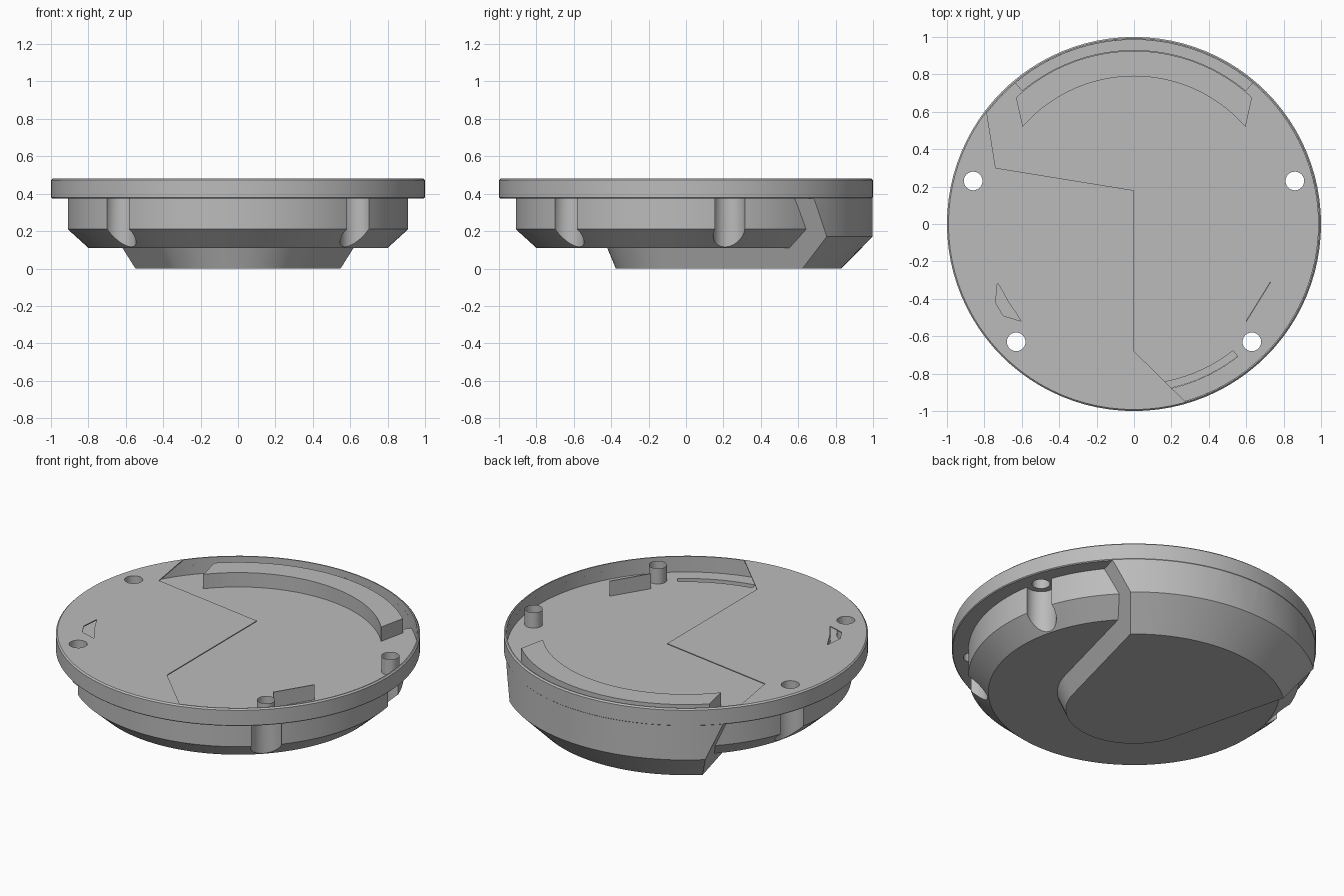
import bpy, bmesh, math
from math import cos, sin, radians

if "Cube" in bpy.data.objects:
    bpy.data.objects.remove(bpy.data.objects["Cube"])

grey = bpy.data.materials.new("plain grey")
grey.diffuse_color = (0.5, 0.5, 0.5, 1)
grey.use_nodes = True
grey.node_tree.nodes["Principled BSDF"].inputs["Base Color"].default_value = grey.diffuse_color


def make(name, bm):
    bmesh.ops.recalc_face_normals(bm, faces=bm.faces)
    me = bpy.data.meshes.new(name)
    bm.to_mesh(me)
    bm.free()
    ob = bpy.data.objects.new(name, me)
    bpy.context.collection.objects.link(ob)
    me.materials.append(grey)
    return ob


def loft(name, lower, upper, z0, z1, caps=True):
    """Solid between two outlines with the same number of points."""
    bm = bmesh.new()
    a = [bm.verts.new((x, y, z0)) for x, y in lower]
    b = [bm.verts.new((x, y, z1)) for x, y in upper]
    n = len(a)
    for i in range(n):
        j = (i + 1) % n
        bm.faces.new((a[i], a[j], b[j], b[i]))
    if caps:
        bm.faces.new(a[::-1])
        bm.faces.new(b)
    return make(name, bm)


def prism(name, pts, z0, z1, caps=True):
    return loft(name, pts, pts, z0, z1, caps)


def arc(r, a0, a1, n, cx=0, cy=0):
    return [(cx + r * cos(radians(a0 + (a1 - a0) * i / n)),
             cy + r * sin(radians(a0 + (a1 - a0) * i / n))) for i in range(n + 1)]


def circle(r, n, cx=0, cy=0):
    return arc(r, 0, 360, n, cx, cy)[:-1]


def lathe(name, profile, n=96):
    bm = bmesh.new()
    rings = [[bm.verts.new((x, y, z)) for x, y in circle(r, n)] for r, z in profile]
    for a, b in zip(rings, rings[1:]):
        for i in range(n):
            j = (i + 1) % n
            bm.faces.new((a[i], a[j], b[j], b[i]))
    bm.faces.new(rings[0][::-1])
    bm.faces.new(rings[-1])
    return make(name, bm)


def boolean(ob, other, op):
    m = ob.modifiers.new("cut", 'BOOLEAN')
    m.operation, m.object, m.solver = op, other, 'EXACT'
    bpy.context.view_layer.objects.active = ob
    bpy.ops.object.modifier_apply(modifier=m.name)
    bpy.data.objects.remove(other)


FLOOR = 0.385

# dish body with the wide rim flange
dish = lathe("dish_body", [(0.80, 0.11), (0.91, 0.21), (0.91, 0.375), (0.995, 0.375),
                           (1.0, 0.38), (1.0, 0.472), (0.992, 0.48)])

# screw flutes in the body wall under the flange
holes = [(-0.86, 0.23), (0.86, 0.23), (-0.63, -0.63), (0.63, -0.63)]
for x, y in holes:
    boolean(dish, prism("flute_cutter", circle(0.085, 24, x, y), -0.1, 0.375), 'DIFFERENCE')


# rear foot: sloped wedge with rounded front, trimmed by the chamfered round
def wedge_outline(z):
    r = 0.375 + 0.42 * z
    p = arc(r, -165.5, -14.5, 32)
    t = radians(-14.5)
    dx, dy = -sin(t) * 1.6, cos(t) * 1.6
    return [(p[0][0] - dx, p[0][1] + dy)] + p + [(p[-1][0] + dx, p[-1][1] + dy)]


foot = loft("rear_foot", wedge_outline(0), wedge_outline(0.46), 0, 0.46)
boolean(foot, lathe("foot_round", [(0.83, 0), (0.998, 0.17), (0.998, 0.6)]), 'INTERSECT')
boolean(dish, foot, 'UNION')

# hollow under the thin top plate, opened up on the right and rear
boolean(dish, prism("hollow_cutter", circle(0.985, 96), FLOOR, 0.474), 'DIFFERENCE')
opening = [(-0.74, 0.30), (0, 0.18), (0, -0.68)] + arc(0.985, -74, 143, 60)
boolean(dish, prism("opening_cutter", opening, 0.44, 0.6), 'DIFFERENCE')

# deep gutter behind the rear ring wall, shallow one at the front
gutter = arc(0.985, 50, 130, 30) + arc(0.93, 130, 50, 30)
boolean(dish, prism("gutter_cutter", gutter, 0.19, 0.43), 'DIFFERENCE')
front = arc(0.90, -80, -52, 10) + arc(0.86, -52, -80, 10)
boolean(dish, prism("front_gutter_cutter", front, 0.2, 0.43), 'DIFFERENCE')

# screw holes through plate and floor
for x, y in holes:
    boolean(dish, prism("hole_cutter", circle(0.05, 24, x, y), 0.3, 0.6), 'DIFFERENCE')

# small crescent opening in the plate
crescent = [(-0.73, -0.31), (-0.74, -0.42), (-0.70, -0.49), (-0.60, -0.52), (-0.67, -0.42)]
boolean(dish, prism("crescent_cutter", crescent, 0.44, 0.6), 'DIFFERENCE')

# smooth the rounds, keep edges sharp
bpy.ops.object.select_all(action='DESELECT')
dish.select_set(True)
bpy.context.view_layer.objects.active = dish
bpy.ops.object.shade_smooth_by_angle(angle=radians(25))

# raised ring wall along the rear
ring = arc(0.925, 47, 133, 40) + arc(0.79, 139, 41, 40)
prism("rear_ring_wall", ring, FLOOR - 0.005, 0.472)

# screw sleeves between floor and plate
for x, y in holes:
    prism("screw_sleeve", circle(0.05, 24, x, y), 0.376, 0.479, caps=False)


# thin upright walls near the front screws
def wall(name, p, q, w, z0, z1):
    l = math.hypot(q[0] - p[0], q[1] - p[1])
    nx, ny = -(q[1] - p[1]) / l * w / 2, (q[0] - p[0]) / l * w / 2
    prism(name, [(p[0] - nx, p[1] - ny), (q[0] - nx, q[1] - ny),
                 (q[0] + nx, q[1] + ny), (p[0] + nx, p[1] + ny)], z0, z1)


for s in (-1, 1):
    wall("front_upright", (s * 0.73, -0.31), (s * 0.60, -0.52), 0.006, FLOOR - 0.005, 0.476)
